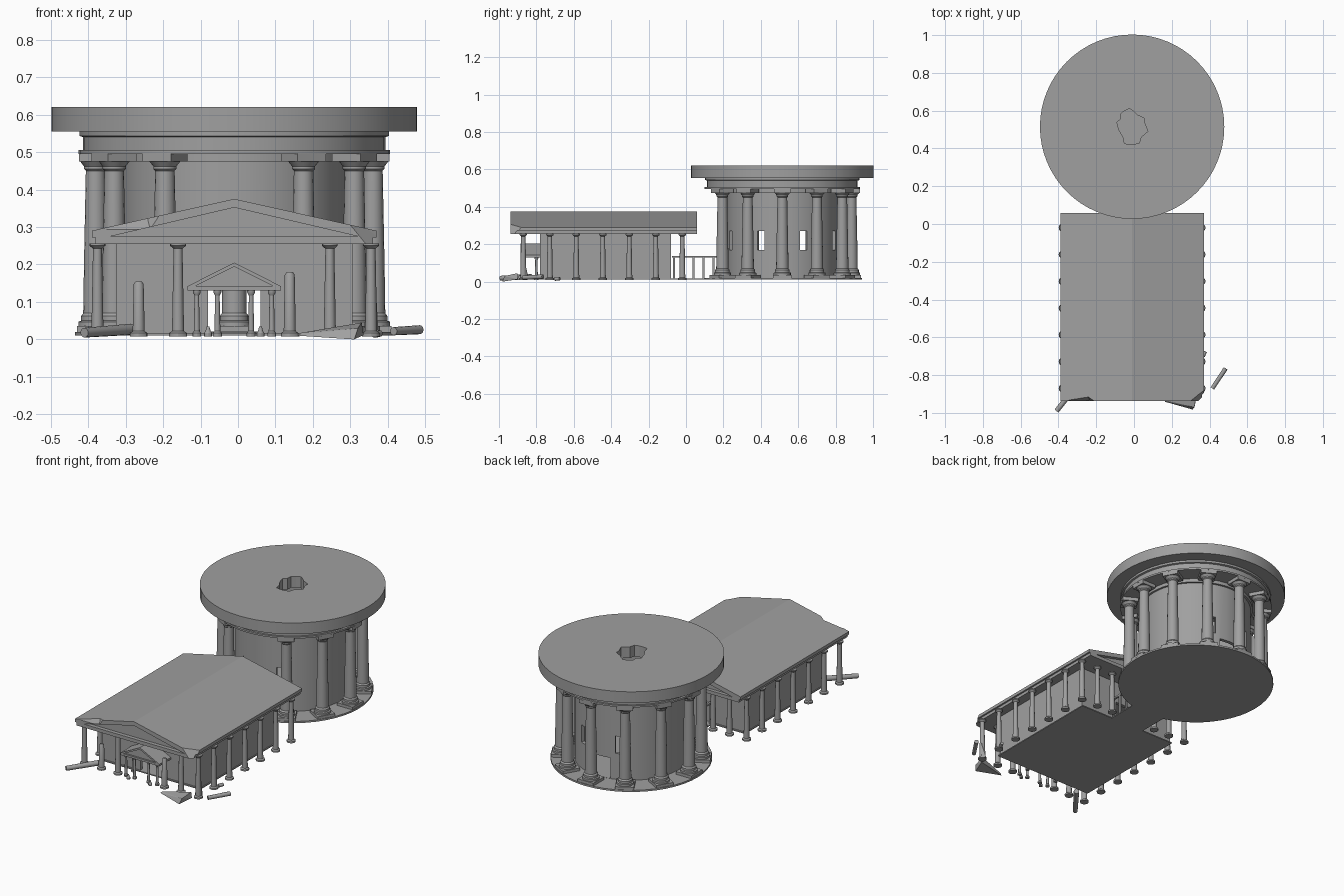
import bpy, bmesh, math, random
from mathutils import Vector, Matrix

cube = bpy.data.objects.get("Cube")
if cube:
    bpy.data.objects.remove(cube)

CX, CY = -0.01, 0.515          # building axis and rotunda centre
random.seed(4)

stone = bpy.data.materials.new("grey_stone")
stone.use_nodes = True
GREY = (0.35, 0.35, 0.35, 1)
stone.diffuse_color = GREY
stone.node_tree.nodes["Principled BSDF"].inputs["Base Color"].default_value = GREY


def make(name, bm, smooth=False):
    bmesh.ops.recalc_face_normals(bm, faces=bm.faces)
    mesh = bpy.data.meshes.new(name)
    bm.to_mesh(mesh)
    bm.free()
    obj = bpy.data.objects.new(name, mesh)
    bpy.context.collection.objects.link(obj)
    mesh.materials.append(stone)
    if smooth:
        smooth_shade(obj)
    return obj


def smooth_shade(obj):
    bpy.ops.object.select_all(action='DESELECT')
    obj.select_set(True)
    bpy.context.view_layer.objects.active = obj
    bpy.ops.object.shade_smooth_by_angle(angle=math.radians(30))


def box(name, x, y, z):
    bm = bmesh.new()
    bmesh.ops.create_cube(bm, size=1)
    for v in bm.verts:
        v.co = [lim[0] if c < 0 else lim[1] for c, lim in zip(v.co, (x, y, z))]
    return make(name, bm)


def lathe(name, profile, centre, sides=48, closed=False):
    """Spin an (r, z) profile; closed makes a ring, otherwise it is capped."""
    bm = bmesh.new()
    rings = []
    for r, z in profile:
        rings.append([bm.verts.new((centre[0] + r * math.cos(a), centre[1] + r * math.sin(a), z))
                      for a in (math.tau * i / sides for i in range(sides))])
    pairs = list(zip(rings, rings[1:]))
    if closed:
        pairs.append((rings[-1], rings[0]))
    else:
        bm.faces.new(rings[0])
        bm.faces.new(rings[-1])
    for a, b in pairs:
        for i in range(sides):
            j = (i + 1) % sides
            bm.faces.new((a[i], a[j], b[j], b[i]))
    return make(name, bm, True)


def prism(name, points, lo, hi, axis='Y'):
    """Extrude an outline along Y (points are x, z) or Z (points are x, y)."""
    place = (lambda a, b, t: (a, t, b)) if axis == 'Y' else (lambda a, b, t: (a, b, t))
    bm = bmesh.new()
    near, far = [[bm.verts.new(place(a, b, t)) for a, b in points] for t in (lo, hi)]
    bm.faces.new(near)
    bm.faces.new(far)
    for i in range(len(points)):
        j = (i + 1) % len(points)
        bm.faces.new((near[i], near[j], far[j], far[i]))
    return make(name, bm)


def hull(name, points):
    bm = bmesh.new()
    for p in points:
        bm.verts.new(p)
    bmesh.ops.convex_hull(bm, input=bm.verts)
    return make(name, bm)


def cut(obj, *cutters):
    for c in cutters:
        c.hide_render = True
        mod = obj.modifiers.new("cut", 'BOOLEAN')
        mod.operation, mod.solver, mod.object = 'DIFFERENCE', 'EXACT', c
    dg = bpy.context.evaluated_depsgraph_get()
    mesh = bpy.data.meshes.new_from_object(obj.evaluated_get(dg))
    obj.modifiers.clear()
    obj.data = mesh
    for c in cutters:
        bpy.data.objects.remove(c)


def gable(half, eave, apex):
    return [(CX - half, eave), (CX + half, eave), (CX, apex)]


# --- Rotunda ---------------------------------------------------------------
centre = (CX, CY)
lathe("rotunda_base", [(0.425, 0.01), (0.425, 0.02)], centre)
drum = lathe("rotunda_drum", [(0.28, 0.015), (0.30, 0.015), (0.30, 0.556), (0.28, 0.556)],
             centre, closed=True)
openings = [box("door_cutter", (CX - 0.07, CX + 0.07), (0, 1), (0.021, 0.14))]
for k in range(4):
    w = box("window_cutter", (-0.4, 0.4), (-0.02, 0.02), (0.17, 0.27))
    w.matrix_world = Matrix.Translation((CX, CY, 0)) @ Matrix.Rotation(math.radians(22.5 + 45 * k), 4, 'Z')
    openings.append(w)
cut(drum, *openings)
lathe("rotunda_entablature",
      [(0.29, 0.495), (0.415, 0.495), (0.415, 0.505), (0.403, 0.505), (0.403, 0.54),
       (0.413, 0.543), (0.413, 0.556), (0.29, 0.556)], centre, closed=True)
lathe("drum_cornice", [(0.29, 0.475), (0.312, 0.475), (0.312, 0.496), (0.29, 0.496)], centre, closed=True)
roof = lathe("rotunda_roof", [(0.488, 0.555), (0.488, 0.62)], centre, 64)
jagged = []
for i in range(22):
    a = math.tau * i / 22
    r = random.uniform(0.065, 0.1)
    jagged.append((CX + r * math.cos(a), CY + r * math.sin(a)))
cut(roof, prism("hole_cutter", jagged, 0.5, 0.7, 'Z'))

# Ring of columns, leaving out the one before the entrance
for k in range(12):
    a = math.radians(30 * k)
    if k == 9:
        continue
    p = (CX + 0.37 * math.cos(a), CY + 0.37 * math.sin(a))
    lathe("rotunda_column", [(0.046, 0.035), (0.046, 0.047), (0.039, 0.05), (0.039, 0.062), (0.033, 0.07),
                             (0.031, 0.2), (0.026, 0.45), (0.031, 0.455), (0.031, 0.462),
                             (0.042, 0.476)], p, 16)
    for name, half, z in (("plinth", 0.05, (0.015, 0.036)), ("abacus", 0.044, (0.475, 0.496))):
        slab = box("rotunda_" + name, (-half, half), (-half, half), z)
        slab.matrix_world = Matrix.Translation((p[0], p[1], 0)) @ Matrix.Rotation(a, 4, 'Z')

# --- Temple hall -----------------------------------------------------------
box("hall_floor", (CX - 0.32, CX + 0.32), (-0.79, -0.07), (0.01, 0.016))
box("passage_floor", (CX - 0.11, CX + 0.11), (-0.08, 0.15), (0.01, 0.016))
hall = box("hall_walls", (CX - 0.315, CX + 0.315), (-0.78, -0.08), (0.012, 0.257))
cut(hall, box("room_cutter", (CX - 0.295, CX + 0.295), (-0.76, -0.1), (0, 0.3)),
    box("doorway_cutter", (CX - 0.07, CX + 0.07), (-0.9, 0), (0, 0.13)))

# Gabled roof with sunken pediments and broken front corners
body = prism("hall_roof", [(CX - 0.37, 0.255), (CX + 0.37, 0.255), (CX + 0.37, 0.272), (CX + 0.38, 0.272),
                           (CX + 0.38, 0.29), (CX, 0.375), (CX - 0.38, 0.29), (CX - 0.38, 0.272),
                           (CX - 0.37, 0.272)], -0.937, 0.058)
cut(body,
    prism("front_pediment_cutter", gable(0.33, 0.275, 0.352), -1, -0.915),
    prism("back_pediment_cutter", gable(0.33, 0.275, 0.352), 0.038, 0.1),
    hull("right_break_cutter", [(0.20, -0.96, 0.4), (0.42, -0.765, 0.4), (0.42, -0.96, 0.4),
                                (0.33, -0.96, 0.24), (0.42, -0.87, 0.24), (0.42, -0.96, 0.24)]),
    hull("left_break_cutter", [(-0.38, -0.95, 0.275), (-0.33, -0.915, 0.36), (-0.25, -0.89, 0.36),
                               (-0.20, -0.93, 0.36), (-0.20, -0.95, 0.36), (-0.37, -0.95, 0.36),
                               (-0.23, -0.95, 0.275)]),
    hull("edge_chip_cutter", [(-0.21, -0.95, 0.31), (-0.18, -0.92, 0.37),
                              (-0.13, -0.93, 0.37), (-0.11, -0.95, 0.37)]))


def column(name, x, y, top=0.256, r=0.014):
    foot = [(1.7 * r, 0.008), (1.7 * r, 0.017), (1.15 * r, 0.022)]
    head = [(0.85 * r, top - 0.014), (1.5 * r, top - 0.006), (1.5 * r, top)]
    broken = [(0.95 * r, top - 0.008), (0.6 * r, top)]
    lathe(name, foot + (broken if "broken" in name else head), (x, y), 12)


# Colonnade around the hall, with two snapped columns in front
ROWS = [-0.87 + 0.1417 * i for i in range(7)]
for side in (-1, 1):
    for y in ROWS:
        column("side_column", CX + side * 0.365, y)
    for off in (0.15, 0.255):
        column("back_column", CX + side * off, ROWS[-1])
column("front_column", CX - 0.15, ROWS[0])
column("front_column", CX + 0.255, ROWS[0])
column("broken_column", CX - 0.255, ROWS[0], 0.155)
column("broken_column", CX + 0.148, ROWS[0], 0.18)

# --- Small porch before the door -------------------------------------------
porch = prism("porch_roof", [(CX - 0.125, 0.13), (CX + 0.125, 0.13), (CX + 0.125, 0.142), (CX, 0.205),
                             (CX - 0.125, 0.142)], -0.885, -0.77)
cut(porch, prism("porch_pediment_cutter", gable(0.105, 0.142, 0.194), -0.95, -0.875))
for side in (-1, 1):
    for off in (0.045, 0.1):
        column("porch_column", CX + side * off, -0.868, 0.131, 0.007)
    column("porch_column", CX + side * 0.1, -0.80, 0.131, 0.007)
    column("broken_stub", CX + side * 0.07, -0.89, 0.035, 0.006)

# --- Passage railings ------------------------------------------------------
for side in (-1, 1):
    x = CX + side * 0.1
    box("passage_rail", (x - 0.006, x + 0.006), (-0.075, 0.165), (0.128, 0.138))
    for i in range(5):
        y = -0.065 + 0.053 * i
        box("passage_post", (x - 0.005, x + 0.005), (y - 0.005, y + 0.005), (0.012, 0.13))


# --- Fallen pieces ---------------------------------------------------------
def fallen(start, end, r1, r2):
    a, b = Vector(start), Vector(end)
    bm = bmesh.new()
    bmesh.ops.create_cone(bm, cap_ends=True, segments=12, radius1=r1, radius2=r2, depth=(b - a).length)
    turn = (b - a).to_track_quat('Z', 'Y').to_matrix().to_4x4()
    bmesh.ops.transform(bm, matrix=Matrix.Translation((a + b) / 2) @ turn, verts=bm.verts)
    make("fallen_column", bm, True)


fallen((-0.41, -0.99, 0.018), (-0.285, -0.83, 0.027), 0.013, 0.015)
fallen((0.415, -0.87, 0.022), (0.485, -0.765, 0.026), 0.011, 0.012)
fallen((0.365, -0.70, 0.014), (0.378, -0.675, 0.016), 0.01, 0.009)
hull("fallen_roof_corner", [(0.16, -0.94, 0.01), (0.31, -0.982, 0), (0.335, -0.9, 0.012),
                            (0.17, -0.935, 0.018), (0.32, -0.97, 0.03), (0.33, -0.9, 0.045)])
hull("leaning_fragment", [(0.335, -0.875, 0.01), (0.375, -0.86, 0.01), (0.355, -0.84, 0.01),
                          (0.345, -0.865, 0.12), (0.37, -0.86, 0.10)])
